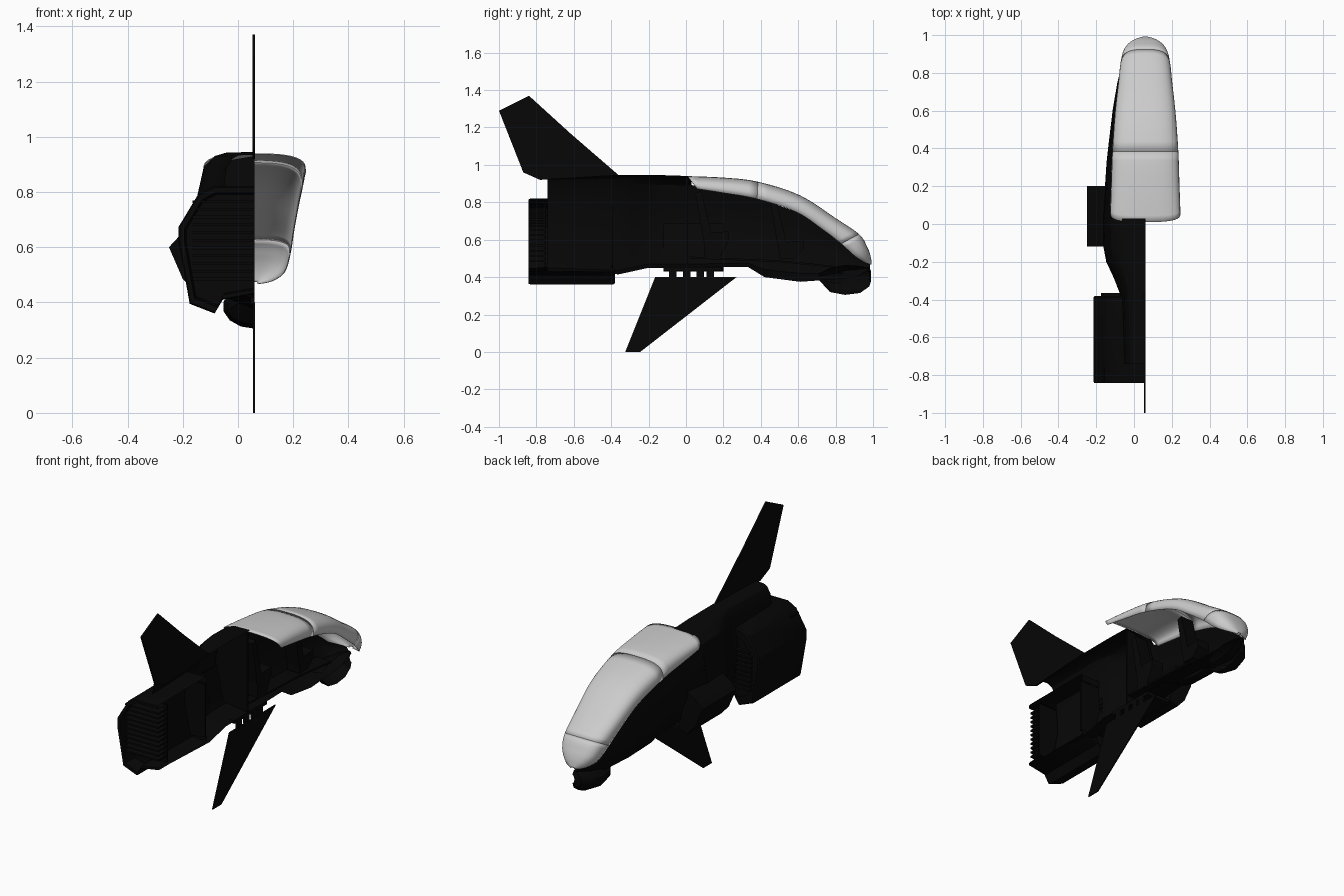
import bpy, bmesh, math
from mathutils import Vector

if "Cube" in bpy.data.objects:
    bpy.data.objects.remove(bpy.data.objects["Cube"])

C = 0.06  # centre plane of the craft; the dark hull is only the left half
dark = bpy.data.materials.new("dark_hull")
dark.diffuse_color = (0.002, 0.002, 0.002, 1)
dark.use_nodes = True
dark.node_tree.nodes["Principled BSDF"].inputs["Base Color"].default_value = dark.diffuse_color


def make(name, verts, faces, mat=dark, angle=30):
    me = bpy.data.meshes.new(name)
    me.from_pydata([tuple(v) for v in verts], [], faces)
    bm = bmesh.new()
    bm.from_mesh(me)
    bmesh.ops.remove_doubles(bm, verts=bm.verts, dist=1e-5)
    bmesh.ops.recalc_face_normals(bm, faces=bm.faces)
    bm.to_mesh(me)
    bm.free()
    ob = bpy.data.objects.new(name, me)
    bpy.context.collection.objects.link(ob)
    if mat:
        me.materials.append(mat)
    bpy.ops.object.select_all(action='DESELECT')
    ob.select_set(True)
    bpy.context.view_layer.objects.active = ob
    bpy.ops.object.shade_smooth_by_angle(angle=math.radians(angle))
    return ob


def loft(name, rings, mat=dark, angle=30):
    n = len(rings[0])
    faces = [(i * n + j, i * n + j + 1, (i + 1) * n + j + 1, (i + 1) * n + j)
             for i in range(len(rings) - 1) for j in range(n - 1)]
    return make(name, [p for r in rings for p in r], faces, mat, angle)


def extrude(name, pts, axis, a, b):
    # pts are (y, z) for axis x, (x, z) for axis y
    put = (lambda p, t: (t, p[0], p[1])) if axis == 'x' else (lambda p, t: (p[0], t, p[1]))
    n = len(pts)
    faces = [tuple(range(n)), tuple(range(2 * n - 1, n - 1, -1))]
    faces += [(i, (i + 1) % n, n + (i + 1) % n, n + i) for i in range(n)]
    return make(name, [put(p, a) for p in pts] + [put(p, b) for p in pts], faces)


def box(name, x0, x1, y0, y1, z0, z1):
    return extrude(name, [(y0, z0), (y1, z0), (y1, z1), (y0, z1)], 'x', x0, x1)


def spline(rows, k):
    # Catmull-Rom resampling of station rows
    out = []
    for i in range(len(rows) - 1):
        p = [rows[max(0, min(len(rows) - 1, i + d))] for d in (-1, 0, 1, 2)]
        for s in range(k):
            t = s / k
            out.append([0.5 * (2 * b + (c - a) * t + (2 * a - 5 * b + 4 * c - d) * t * t
                               + (3 * b - a - 3 * c + d) * t ** 3) for a, b, c, d in zip(*p)])
    return out + [list(rows[-1])]


# canopy: stations of (top y, top z, edge y, edge z, half width)
stations = [(0.01, .94, .06, .872, .186), (.2, .932, .2, .85, .181), (.385, .91, .38, .818, .175),
            (.61, .837, .59, .748, .16), (.80, .715, .73, .655, .143), (.925, .63, .83, .578, .131),
            (.965, .57, .905, .51, .11), (.985, .52, .96, .477, .065), (.993, .475, .99, .466, .012)]
K, M = 4, 24


def canopy_ring(yt, zt, ye, ze, w):
    ring = []
    for j in range(M + 1):
        a = -math.pi / 2 + math.pi * j / M
        s = math.copysign(abs(math.sin(a)) ** 0.75, a)
        c = max(0, math.cos(a)) ** 0.58
        ring.append((C + w * s, ye + (yt - ye) * c, ze + (zt - ze) * c))
    return ring


rings = [canopy_ring(*s) for s in spline(stations, K)]
for name, a, b in (("canopy_rear", 0, 2), ("canopy_main", 2, 5), ("canopy_nose", 5, 8)):
    ob = loft(name, rings[a * K:b * K + 1], None, 45)
    mod = ob.modifiers.new("thickness", 'SOLIDIFY')
    mod.thickness = 0.004

# front hull, below the canopy: y, sill, upper, belt, chine (w, z), keel z
front = [(.03, .184, .892, .205, .79, .225, .66, .15, .47, .45),
         (.33, .175, .832, .195, .75, .205, .65, .13, .475, .455),
         (.42, .17, .81, .185, .73, .195, .62, .125, .44, .40),
         (.61, .157, .742, .167, .68, .172, .58, .11, .42, .375),
         (.75, .14, .647, .145, .6, .148, .53, .10, .42, .385),
         (.83, .127, .58, .13, .55, .128, .5, .09, .42, .39),
         (.91, .10, .508, .10, .49, .095, .47, .06, .43, .40),
         (.985, .025, .47, .025, .462, .022, .455, .015, .45, .445)]
loft("front_hull", [[(C - w, s[0], z) for w, z in zip(s[1:9:2], s[2:9:2])] + [(C, s[0], s[9])]
                    for s in front])

# rear hull: y, width, top z, keel z
rear = [(.03, .225, .94, .45), (-.12, .222, .945, .45), (-.2, .207, .945, .45), (-.29, .165, .945, .43),
        (-.36, .138, .945, .415), (-.74, .125, .935, .43)]
shape = [(0, 1), (.46, .995), (.65, .97), (.82, .895), (.92, .69), (1, .43), (.67, .04), (0, 0)]
loft("rear_hull", [[(C - w * u, y, zb + (zt - zb) * v) for u, v in shape] for y, w, zt, zb in rear])

# chin pod under the nose, half of a rounded body: y, half width, top z, bottom z
chin = [(.71, .06, .42, .385), (.77, .10, .45, .32), (.85, .115, .465, .305), (.93, .09, .46, .315),
        (.98, .05, .45, .35), (.99, .012, .43, .38)]
loft("nose_chin", [[(C - w * math.sin(math.pi * j / 7), y, (a + b) / 2 + (a - b) / 2 * math.cos(math.pi * j / 7))
                    for j in range(8)] for y, w, a, b in chin])

# engine shell, open at the centre plane, with lip and front cap
eng = [(C, .82), (-.09, .82), (-.145, .79), (-.215, .674), (-.215, .62), (-.175, .395),
       (-.085, .36), (-.055, .41), (C, .43)]
mid = Vector((0.0, .6))


def eng_ring(y, f):
    pts = [(mid + (Vector(p) - mid) * f) for p in eng]
    pts[0].x = pts[-1].x = C
    return [(p.x, y, p.y) for p in pts]


loft("engine_shell", [eng_ring(-.38, .8), eng_ring(-.38, .97), eng_ring(-.39, 1), eng_ring(-.83, 1),
                      eng_ring(-.842, .98), eng_ring(-.842, .9), eng_ring(-.74, .86)])
extrude("engine_front_plate", [(p[0], p[2]) for p in eng_ring(0, .81)], 'y', -.40, -.39)
extrude("engine_rear_plate", [(p[0], p[2]) for p in eng_ring(0, .88)], 'y', -.76, -.75)

# louvres in the exhaust and the intake
for i in range(11):
    z = .48 + i * .028
    box(f"exhaust_slat_{i}", -.165, C - .005, -.835, -.76, z, z + .01)
for i in range(9):
    z = .47 + i * .028
    x = -.175 if z < .67 else -.175 + (z - .67) * .5
    box(f"intake_slat_{i}", x, -.07, -.385, -.365, z, z + .012)

# side pod
extrude("side_pod", [(-.14, .69), (-.213, .64), (-.25, .60), (-.20, .485), (-.15, .43), (-.09, .445)], 'y', -.12, .20)
box("belly_rail", -.10, C, -.12, .19, .435, .455)

# thin centre fins
extrude("tail_fin", [(-1, 1.29), (-.84, 1.37), (-.62, 1.17), (-.36, .945), (-.78, .92), (-.87, .96)], 'x', .052, C + .002)
extrude("belly_fin", [(-.165, .40), (.27, .40), (-.245, 0), (-.325, 0)], 'x', .055, C + .002)
for i, y in enumerate((-.09, -.015, .055, .11)):
    box(f"fin_strut_{i}", .045, C, y, y + .04, .395, .45)

# cockpit: floor, bulkhead, two half seats and consoles
extrude("cockpit_floor", [(.02, .51), (.5, .49), (.8, .46), (.8, .45), (.5, .48), (.02, .50)], 'x', -.04, C)
extrude("cockpit_bulkhead", [(C, .93), (-.06, .91), (-.11, .87), (-.145, .75), (-.155, .66), (-.09, .48), (C, .46)],
        'y', 0.0, .012)
for name, y, z in (("rear", .05, .61), ("front", .45, .56)):
    extrude(name + "_seat_back", [(y, z + .24), (y + .03, z + .25), (y + .075, z + .08), (y + .09, z),
                                  (y + .045, z - .02)], 'x', -.025, C)
    extrude(name + "_seat_base", [(y + .045, z + .025), (y + .18, z + .035), (y + .18, z - .01), (y + .13, .50),
                                  (y + .05, .50)], 'x', -.02, C)
